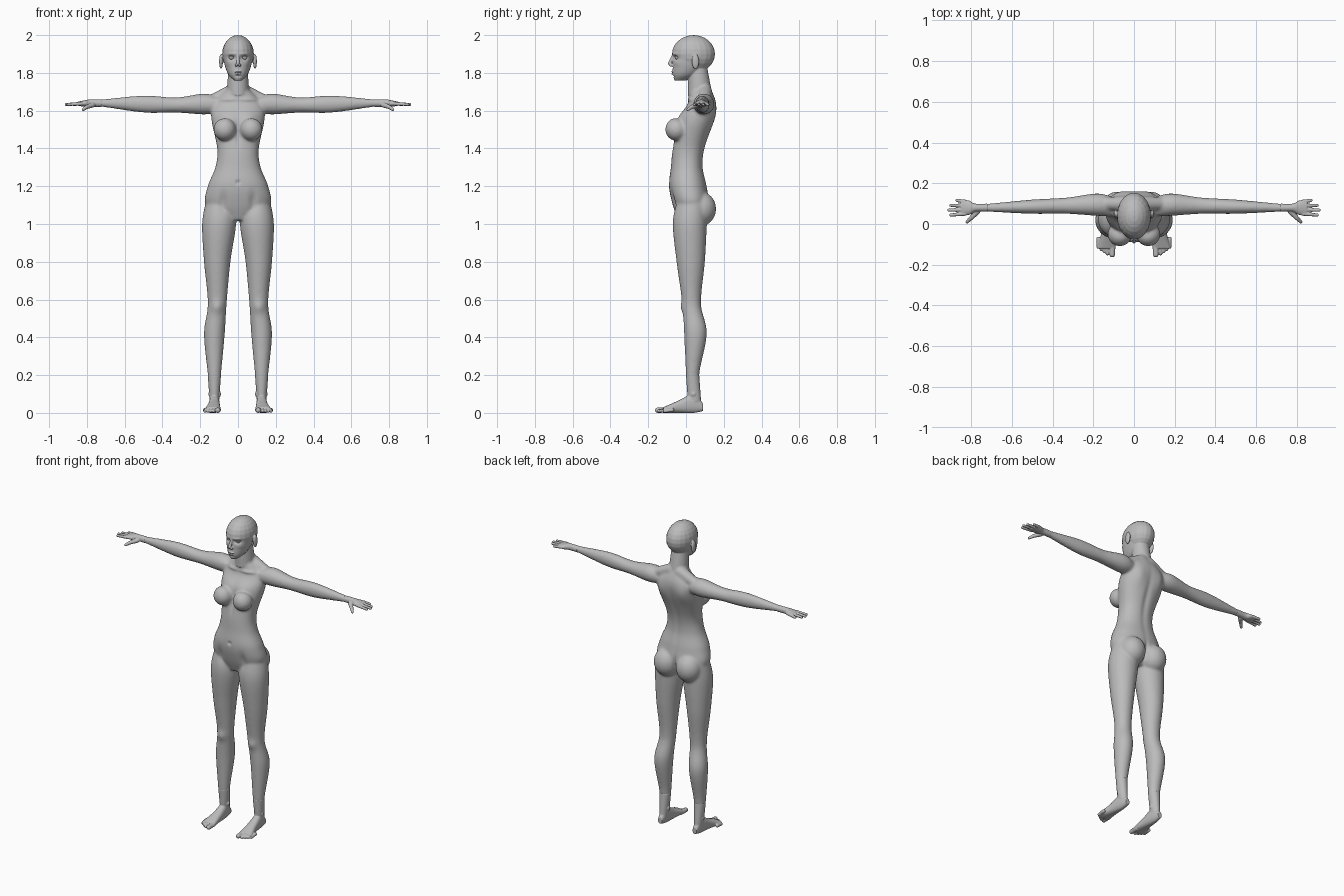
import bpy, bmesh, math
from mathutils import Vector, Matrix

if "Cube" in bpy.data.objects:
    bpy.data.objects.remove(bpy.data.objects["Cube"], do_unlink=True)

grey = bpy.data.materials.new("neutral grey")
grey.use_nodes = True
grey.diffuse_color = (0.5, 0.5, 0.5, 1)
grey.node_tree.nodes["Principled BSDF"].inputs["Base Color"].default_value = grey.diffuse_color


def spline(sections, steps=8):
    """Smoothly fill in the sections between the given ones."""
    rows = [Vector(section) for section in sections]
    filled = []
    for i in range(len(rows) - 1):
        before, here, there = rows[max(i - 1, 0)], rows[i], rows[i + 1]
        after = rows[min(i + 2, len(rows) - 1)]
        slope = (there - before) / 2
        bend = before - here * 2.5 + there * 2 - after / 2
        twist = (here - there) * 1.5 + (after - before) / 2
        for k in range(steps):
            t = k / steps
            filled.append(here + (slope + (bend + twist * t) * t) * t)
    return filled + [rows[-1]]


def loft(bm, sections, axis, power=1, count=40):
    """Skin ovals given as (position, low a, high a, low b, high b)."""
    loops = []
    for t, low_a, high_a, low_b, high_b in spline(sections):
        loop = []
        for k in range(count):
            angle = math.tau * k / count
            across, along = math.cos(angle), math.sin(angle)
            across = math.copysign(abs(across) ** power, across)
            along = math.copysign(abs(along) ** power, along)
            a = (low_a + high_a + (high_a - low_a) * across) / 2
            b = (low_b + high_b + (high_b - low_b) * along) / 2
            loop.append(bm.verts.new({"x": (t, a, b), "y": (a, t, b), "z": (a, b, t)}[axis]))
        loops.append(loop)
    faces = [bm.faces.new(loops[0]), bm.faces.new(reversed(loops[-1]))]
    for low, high in zip(loops, loops[1:]):
        for k in range(count):
            faces.append(bm.faces.new((low[k - 1], high[k - 1], high[k], low[k])))
    bmesh.ops.recalc_face_normals(bm, faces=faces)


def upright(bm, sections, power):
    """Centred vertical loft from (height, half width, front, back)."""
    loft(bm, [(z, -wide, wide, front, back) for z, wide, front, back in sections], "z", power)


def ball(bm, centre, radii):
    matrix = Matrix.Translation(centre) @ Matrix.Diagonal((*radii, 1))
    bmesh.ops.create_uvsphere(bm, u_segments=20, v_segments=12, radius=1, matrix=matrix)


def taper(bm, start, end, start_radius, end_radius, count=14):
    """Rounded tapering rod."""
    for k in range(count + 1):
        t = k / count
        radius = start_radius + (end_radius - start_radius) * t
        ball(bm, Vector(start).lerp(Vector(end), t), (radius, radius, radius))


def flip(bm, verts, faces):
    for vert in verts:
        vert.co.x = -vert.co.x
    bmesh.ops.reverse_faces(bm, faces=faces)


def mirror(bm):
    """Add the opposite side of everything built so far."""
    copied = bmesh.ops.duplicate(bm, geom=bm.verts[:] + bm.edges[:] + bm.faces[:])["geom"]
    flip(bm, [item for item in copied if isinstance(item, bmesh.types.BMVert)],
         [item for item in copied if isinstance(item, bmesh.types.BMFace)])


def finish(name, bm, voxel, relax, sculpt):
    """Fuse the overlapping volumes, relax them, then push soft forms in y.
    Each form is (x, y, z, spread in x, spread in z, push)."""
    mesh = bpy.data.meshes.new(name)
    bm.to_mesh(mesh)
    bm.free()
    obj = bpy.data.objects.new(name, mesh)
    bpy.context.collection.objects.link(obj)
    fuse = obj.modifiers.new("fuse", 'REMESH')
    fuse.mode, fuse.voxel_size = 'VOXEL', voxel
    soft = obj.modifiers.new("relax", 'SMOOTH')
    soft.factor, soft.iterations = 0.5, relax
    graph = bpy.context.evaluated_depsgraph_get()
    final = bpy.data.meshes.new_from_object(obj.evaluated_get(graph))
    obj.modifiers.clear()
    obj.data = final
    for vert in final.vertices:
        start = vert.co.copy()
        for x, y, z, spread_x, spread_z, push in sculpt.values():
            offset = Vector(((abs(start.x) - x) / spread_x, (start.y - y) / 0.06,
                             (start.z - z) / spread_z))
            vert.co.y += push * math.exp(-offset.length_squared)
    final.materials.clear()
    final.materials.append(grey)
    final.shade_smooth()


# Limb and neck sections shared by neighbouring parts
leg = [(1.12, .02, .17, -.05, .11), (1, .01, .19, -.07, .11), (.8, .04, .18, -.05, .1),
       (.58, .06, .16, -.02, .08), (.42, .07, .18, -.01, .11), (.2, .09, .16, 0, .07),
       (.06, .1, .15, .01, .08)]
arm = [(.1, .04, .13, 1.59, 1.67), (.18, .04, .15, 1.58, 1.69), (.33, .05, .13, 1.59, 1.67),
       (.5, .05, .12, 1.59, 1.68), (.72, .06, .1, 1.62, 1.66), (.78, .06, .1, 1.62, 1.66)]
neck = [(1.68, .06, .01, .14), (1.84, .05, .01, .11)]

# Body: limbs, buttocks, bust and shoulder slopes mirrored around the trunk
bm = bmesh.new()
loft(bm, leg, "z")
loft(bm, arm, "x")
ball(bm, (.08, .08, 1.08), (.08, .08, .09))
ball(bm, (.07, -.05, 1.5), (.06, .06, .06))
taper(bm, (.03, .1, 1.7), (.15, .1, 1.65), .04, .03)
mirror(bm)
upright(bm, [(1.02, .06, -.04, .07), (1.1, .17, -.07, .12), (1.2, .16, -.09, .11),
             (1.3, .12, -.08, .09), (1.4, .11, -.07, .1), (1.55, .14, -.04, .15),
             (1.64, .13, .01, .16), (1.72, .05, .02, .13)], 0.9)
upright(bm, neck, 1)
finish("body", bm, .007, 10, {
    "spine groove": (0, .14, 1.4, .02, .17, -.01),
    "shoulder blade": (.08, .16, 1.57, .04, .06, .01),
    "seat cleft": (0, .15, 1.08, .01, .06, -.02),
    "upper chest": (.06, -.03, 1.57, .05, .04, -.01),
    "breastbone": (0, -.06, 1.48, .01, .06, .01),
    "collarbone": (.07, 0, 1.66, .06, .01, -.01),
    "navel": (0, -.09, 1.22, .01, .01, .01),
    "groin fold": (.08, -.07, 1.12, .02, .05, .01),
    "kneecap": (.11, -.02, .56, .03, .03, -.01),
})

# Head: cranium, jaw, nose, lips, ears and the upper neck
bm = bmesh.new()
ball(bm, (.09, .05, 1.86), (.01, .02, .04))
ball(bm, (.01, -.08, 1.84), (.007, .01, .007))
mirror(bm)
ball(bm, (0, .04, 1.9), (.084, .114, .1))
upright(bm, [(1.76, .02, -.06, 0), (1.79, .05, -.07, .06), (1.84, .07, -.07, .11),
             (1.9, .08, -.07, .14)], 0.95)
upright(bm, neck, 1)
taper(bm, (0, -.07, 1.89), (0, -.086, 1.85), .007, .01)
ball(bm, (0, -.069, 1.806), (.02, .01, .005))
ball(bm, (0, -.068, 1.795), (.016, .01, .006))
finish("head", bm, .0035, 4, {
    "eye socket": (.034, -.06, 1.88, .02, .012, .014),
    "brow": (.034, -.06, 1.9, .02, .007, -.004),
    "cheekbone": (.05, -.04, 1.85, .016, .014, -.003),
    "mouth line": (0, -.08, 1.801, .02, .003, .004),
    "chin crease": (0, -.07, 1.783, .02, .006, .004),
})

# Eyes: ball with an upper lid fold
bm = bmesh.new()
ball(bm, (.034, -.046, 1.88), (.014, .013, .01))
ball(bm, (.034, -.048, 1.886), (.016, .013, .004))
mirror(bm)
finish("eyes", bm, .0025, 2, {})

for side in ("left", "right"):
    # Hand: wrist, palm, four fingers and a thumb
    hand = bmesh.new()
    loft(hand, arm[-2:] + [(.81, .045, .115, 1.62, 1.655), (.85, .045, .12, 1.627, 1.647)], "x")
    for k in range(4):
        knuckle = .11 - .02 * k
        fingertip = knuckle + (knuckle - .08) * .2
        reach = .91 - .01 * (k - 2) ** 2
        taper(hand, (.83, knuckle, 1.637), (reach, fingertip, 1.633), .01, .008)
    taper(hand, (.77, .06, 1.63), (.8, .03, 1.62), .014, .011)
    taper(hand, (.8, .03, 1.62), (.82, .01, 1.606), .011, .008)

    # Foot: ankle, sole, ankle bones and five toes
    foot = bmesh.new()
    loft(foot, leg[-2:], "z")
    loft(foot, [(.09, .11, .14, .01, .05), (.04, .1, .15, 0, .1), (-.04, .095, .16, 0, .065),
                (-.12, .09, .18, 0, .03)], "y", 0.85)
    for x in (.1, .147):
        ball(foot, (x, .04, .1), (.01, .014, .016))
    taper(foot, (.107, -.1, .016), (.107, -.15, .014), .015, .014)
    for k in range(4):
        x, y = .13 + .015 * k, -.146 + .011 * k
        taper(foot, (x, y + .04, .016), (x, y, .01), .011, .009)

    for name, part in (("hand", hand), ("foot", foot)):
        if side == "right":
            flip(part, part.verts, part.faces[:])
        finish(side + "_" + name, part, .003, 3, {})
